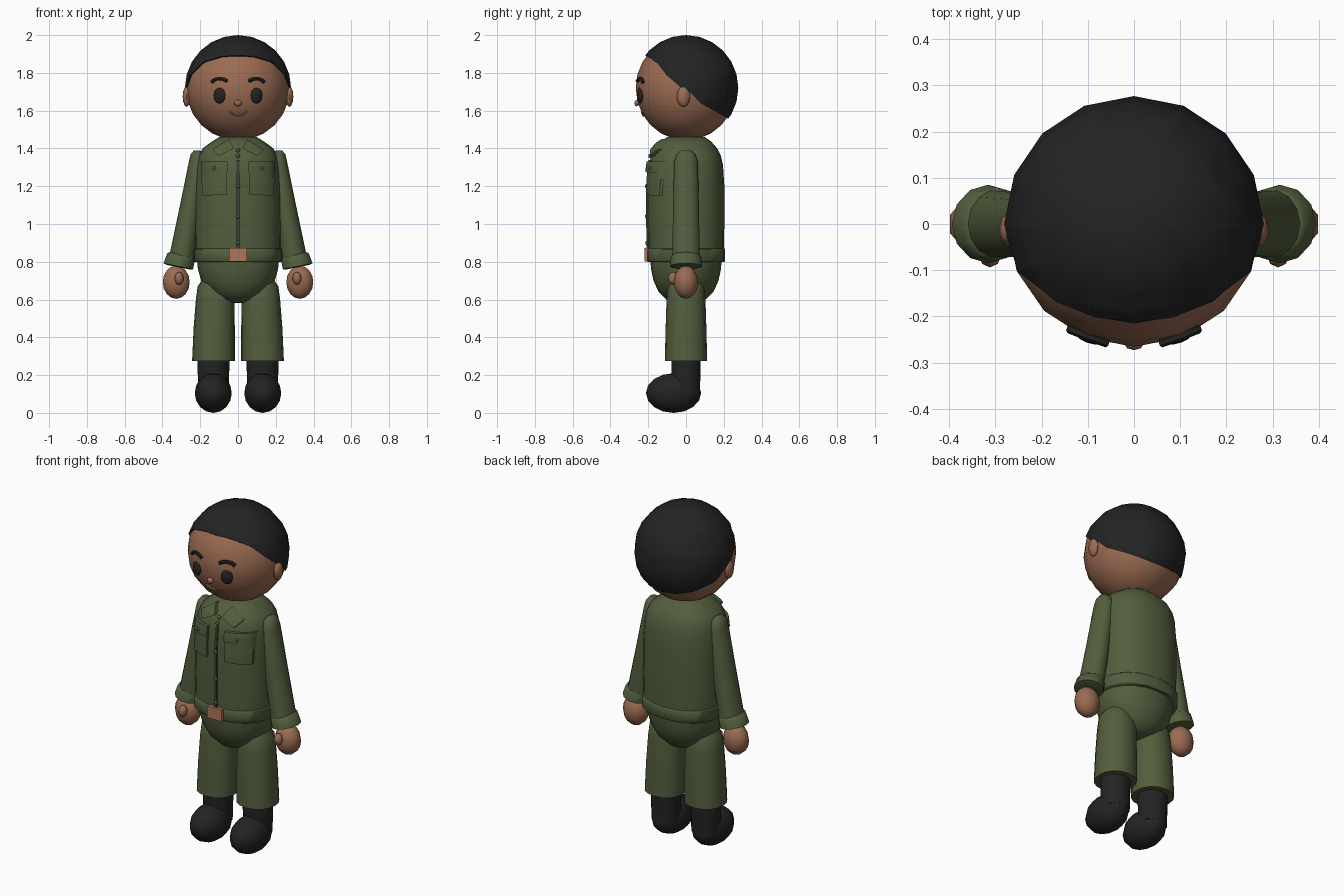
import bpy, bmesh, math
from mathutils import Matrix, Vector

if "Cube" in bpy.data.objects:
    bpy.data.objects.remove(bpy.data.objects["Cube"])


def mat(name, rgb):
    m = bpy.data.materials.new(name)
    m.diffuse_color = (*rgb, 1)
    m.use_nodes = True
    m.node_tree.nodes["Principled BSDF"].inputs["Base Color"].default_value = m.diffuse_color
    return m


SKIN = mat("skin brown", (0.33, 0.15, 0.085))
GREEN = mat("olive green", (0.085, 0.112, 0.047))
DARK = mat("dark olive", (0.04, 0.054, 0.023))
BLACK = mat("soft black", (0.017, 0.017, 0.017))
TAN = mat("buckle copper", (0.42, 0.18, 0.10))
LIP = mat("lip tan", (0.42, 0.19, 0.11))


def finish(name, bm, m, mirror=False, angle=50):
    """Turn a bmesh into a smooth object, optionally mirrored across x."""
    bmesh.ops.recalc_face_normals(bm, faces=bm.faces[:])
    me = bpy.data.meshes.new(name)
    bm.to_mesh(me)
    bm.free()
    me.materials.append(m)
    ob = bpy.data.objects.new(name, me)
    bpy.context.collection.objects.link(ob)
    bpy.ops.object.select_all(action='DESELECT')
    ob.select_set(True)
    bpy.context.view_layer.objects.active = ob
    bpy.ops.object.shade_smooth_by_angle(angle=math.radians(angle))
    if mirror:
        mod = ob.modifiers.new("mirror", 'MIRROR')
        mod.use_mirror_merge = False
    return ob


def ball(name, c, r, m, mirror=False, seg=12, rings=8, rot=None):
    bm = bmesh.new()
    mx = Matrix.Translation(c) @ (rot or Matrix()) @ Matrix.Diagonal((*r, 1))
    bmesh.ops.create_uvsphere(bm, u_segments=seg, v_segments=rings, radius=1, matrix=mx)
    return finish(name, bm, m, mirror, 65)


def box(name, c, size, m):
    bm = bmesh.new()
    bmesh.ops.create_cube(bm, size=1, matrix=Matrix.Translation(c) @ Matrix.Diagonal((*size, 1)))
    return finish(name, bm, m)


def loft(name, rings, m, n=16, power=2.0, mirror=False, tilt=None):
    """Skin horizontal rings (cx, cy, z, rx, ry), capped at both ends."""
    bm = bmesh.new()
    loops = []
    for cx, cy, z, rx, ry in rings:
        loop = []
        for i in range(n):
            a = 2 * math.pi * i / n
            c, s = math.cos(a), math.sin(a)
            loop.append(bm.verts.new((cx + rx * math.copysign(abs(c) ** (2 / power), c),
                                      cy + ry * math.copysign(abs(s) ** (2 / power), s), z)))
        loops.append(loop)
    for a, b in zip(loops, loops[1:]):
        for i in range(n):
            bm.faces.new((a[i], a[(i + 1) % n], b[(i + 1) % n], b[i]))
    bm.faces.new(loops[0])
    bm.faces.new(loops[-1])
    if tilt:
        pivot, angle = tilt
        bmesh.ops.rotate(bm, verts=bm.verts[:], cent=pivot, matrix=Matrix.Rotation(angle, 3, 'Y'))
    return finish(name, bm, m, mirror)


# Jacket body
JACKET = [(0, 0, 0.84, 0.228, 0.2), (0, 0, 1.0, 0.23, 0.203), (0, 0, 1.2, 0.228, 0.203),
          (0, 0, 1.31, 0.22, 0.196), (0, 0, 1.36, 0.209, 0.185), (0, 0, 1.4, 0.188, 0.165),
          (0, 0, 1.435, 0.14, 0.135), (0, 0, 1.46, 0.1, 0.1)]
POWER = 2.3
loft("jacket", JACKET, GREEN, 24, POWER)


def jacket_y(x, z):
    """Front surface of the jacket at x, z."""
    for a, b in zip(JACKET, JACKET[1:]):
        if z <= b[2]:
            t = (z - a[2]) / (b[2] - a[2])
            rx, ry = a[3] + t * (b[3] - a[3]), a[4] + t * (b[4] - a[4])
            return -ry * max(0, 1 - abs(x / rx) ** POWER) ** (1 / POWER)
    return -0.1


def patch(name, corners, thick, m, mirror=False, n=6):
    """Plate hugging the jacket front; corners are (x, z) going round."""
    p = [Vector(c) for c in corners]
    bm = bmesh.new()
    layers = []
    for off in (-thick, 0.02):
        g = []
        for i in range(n + 1):
            for j in range(n + 1):
                u, v = i / n, j / n
                q = p[0].lerp(p[1], u).lerp(p[3].lerp(p[2], u), v)
                g.append(bm.verts.new((q.x, jacket_y(q.x, q.y) + off, q.y)))
        layers.append(g)
    f, b = layers
    w = n + 1
    for g in layers:
        for i in range(n):
            for j in range(n):
                k = i * w + j
                bm.faces.new((g[k], g[k + w], g[k + w + 1], g[k + 1]))
    edge = [i * w for i in range(n)] + [n * w + j for j in range(n)] \
        + [i * w + n for i in range(n, 0, -1)] + [j for j in range(n, 0, -1)]
    for k, l in zip(edge, edge[1:] + edge[:1]):
        bm.faces.new((f[k], f[l], b[l], b[k]))
    return finish(name, bm, m, mirror, 40)


# Jacket details
patch("chest_pocket", [(0.058, 1.155), (0.19, 1.15), (0.195, 1.32), (0.058, 1.325)], 0.012, GREEN, True)
patch("pocket_flap", [(0.055, 1.275), (0.195, 1.27), (0.195, 1.33), (0.055, 1.332)], 0.02, GREEN, True)
ball("pocket_button", (0.125, jacket_y(0.125, 1.295) - 0.02, 1.295), (0.01, 0.008, 0.01), GREEN, True, 8, 6)
patch("collar", [(0.022, 1.4), (0.105, 1.36), (0.135, 1.395), (0.05, 1.45)], 0.022, GREEN, True)
patch("front_placket", [(-0.007, 0.86), (0.007, 0.86), (0.007, 1.34), (-0.007, 1.34)], 0.008, DARK)
for z in (0.9, 1.04, 1.2, 1.36, 1.39):
    ball("front_button", (0, jacket_y(0, z) - 0.006, z), (0.011, 0.009, 0.011), GREEN, False, 8, 6)

# Waistband, buckle and seat of the trousers
loft("waistband", [(0, 0, 0.8, 0.232, 0.203), (0, 0, 0.805, 0.237, 0.207),
                   (0, 0, 0.865, 0.237, 0.207), (0, 0, 0.87, 0.23, 0.203)], GREEN, 24, POWER)
box("buckle", (0, -0.207, 0.837), (0.095, 0.025, 0.07), TAN)
loft("trouser_seat", [(0, 0, 0.583, 0.05, 0.06), (0, 0, 0.6, 0.1, 0.105), (0, 0, 0.64, 0.155, 0.145),
                      (0, 0, 0.7, 0.195, 0.172), (0, 0, 0.76, 0.212, 0.185),
                      (0, 0, 0.82, 0.218, 0.19)], GREEN, 20, 2.1)

# Legs and boots
loft("trouser_leg", [(0.13, 0, 0.275, 0.113, 0.112), (0.126, 0, 0.45, 0.109, 0.108),
                     (0.121, 0, 0.6, 0.102, 0.103), (0.12, 0, 0.67, 0.094, 0.096),
                     (0.12, 0, 0.73, 0.05, 0.06)], GREEN, 16, 2.2, True)
loft("boot_shaft", [(0.13, 0, 0.1, 0.08, 0.076), (0.13, 0, 0.3, 0.086, 0.08)], BLACK, 14, 2, True)
ball("boot_foot", (0.131, -0.066, 0.105), (0.098, 0.146, 0.105), BLACK, True, 12, 8)

# Arms, cuffs and hands
loft("sleeve", [(0.218, 0, 1.39, 0.015, 0.025), (0.214, 0, 1.37, 0.036, 0.05),
                (0.212, 0, 1.33, 0.048, 0.064), (0.247, 0, 1.1, 0.06, 0.07),
                (0.298, 0, 0.82, 0.068, 0.075)], GREEN, 14, 2, True)
loft("cuff", [(0.31, 0, 0.77, 0.06, 0.065), (0.31, 0, 0.775, 0.08, 0.085), (0.306, 0, 0.83, 0.075, 0.08),
              (0.304, 0, 0.84, 0.064, 0.07)], GREEN, 12, 2, True, ((0.306, 0, 0.805), -0.2))
ball("hand", (0.327, 0, 0.692), (0.075, 0.064, 0.088), SKIN, True, 10, 8)
ball("thumb", (0.312, -0.068, 0.712), (0.024, 0.026, 0.034), SKIN, True, 8, 6)

# Head, ears and nose
HC = Vector((0, 0, 1.72))
HR = (0.275, 0.266, 0.277)
ball("head", HC, HR, SKIN, seg=16, rings=12)
ball("ear", (0.272, -0.013, 1.675), (0.021, 0.036, 0.055), SKIN, True, 8, 6)
ball("nose", (0, -0.26, 1.64), (0.021, 0.013, 0.017), SKIN, False, 8, 6)

# Hair cap: a slightly larger sphere cut along a hairline in the y-z plane
LINE = [(-0.4, 1.935), (-0.205, 1.89), (-0.15, 1.85), (-0.1, 1.785), (-0.03, 1.725), (0.03, 1.69),
        (0.075, 1.64), (0.15, 1.6), (0.22, 1.56), (0.4, 1.45)]


def hairline(y):
    for (y0, z0), (y1, z1) in zip(LINE, LINE[1:]):
        if y <= y1:
            return z0 + (z1 - z0) * (y - y0) / (y1 - y0)
    return LINE[-1][1]


bm = bmesh.new()
bmesh.ops.create_uvsphere(bm, u_segments=16, v_segments=12, radius=1,
                          matrix=Matrix.Translation(HC) @ Matrix.Diagonal((0.281, 0.277, 0.28, 1)))
for (y0, z0), (y1, z1) in zip(LINE, LINE[1:]):
    for co, no in (((0, y1, z1), (0, 1, 0)), ((0, y0, z0), (0, z0 - z1, y1 - y0))):
        bmesh.ops.bisect_plane(bm, geom=bm.verts[:] + bm.edges[:] + bm.faces[:],
                               plane_co=co, plane_no=no, dist=1e-5)
low = []
for face in bm.faces:
    c = face.calc_center_median()
    if c.z < hairline(c.y):
        low.append(face)
bmesh.ops.delete(bm, geom=low, context='FACES')
rim = [e for e in bm.edges if e.is_boundary]
lip = bmesh.ops.extrude_edge_only(bm, edges=rim)["geom"]
for v in lip:
    if isinstance(v, bmesh.types.BMVert):
        v.co = HC + (v.co - HC) * 0.95
finish("hair", bm, BLACK, False, 50)


def face_y(x, z):
    return -HR[1] * math.sqrt(max(0, 1 - (x / HR[0]) ** 2 - ((z - HC.z) / HR[2]) ** 2))


def face_stroke(name, pts, radius, m, mirror=False):
    """Round stroke following the front of the head through (x, z) points."""
    cu = bpy.data.curves.new(name, 'CURVE')
    cu.dimensions = '3D'
    cu.bevel_depth = radius
    cu.bevel_resolution = 1
    cu.use_fill_caps = True
    sp = cu.splines.new('POLY')
    sp.points.add(len(pts) - 1)
    for p, (x, z) in zip(sp.points, pts):
        p.co = (x, face_y(x, z), z, 1)
    tmp = bpy.data.objects.new(name + "_path", cu)
    bpy.context.collection.objects.link(tmp)
    bpy.context.view_layer.update()
    me = bpy.data.meshes.new_from_object(tmp.evaluated_get(bpy.context.evaluated_depsgraph_get()))
    bpy.data.objects.remove(tmp)
    bm = bmesh.new()
    bm.from_mesh(me)
    return finish(name, bm, m, mirror)


# Eyes, brows and mouth
ball("eye", (0.098, face_y(0.098, 1.68) + 0.002, 1.68), (0.033, 0.014, 0.042), BLACK, True, 12, 8,
     Matrix.Rotation(0.36, 4, 'Z'))
face_stroke("eyebrow", [(0.058, 1.757), (0.08, 1.768), (0.105, 1.77), (0.125, 1.764), (0.14, 1.75)],
            0.01, BLACK, True)
face_stroke("mouth", [(x / 100, 1.575 + 0.022 * (x / 4.4) ** 2) for x in (-4.4, -3, -1.5, 0, 1.5, 3, 4.4)],
            0.006, LIP)
